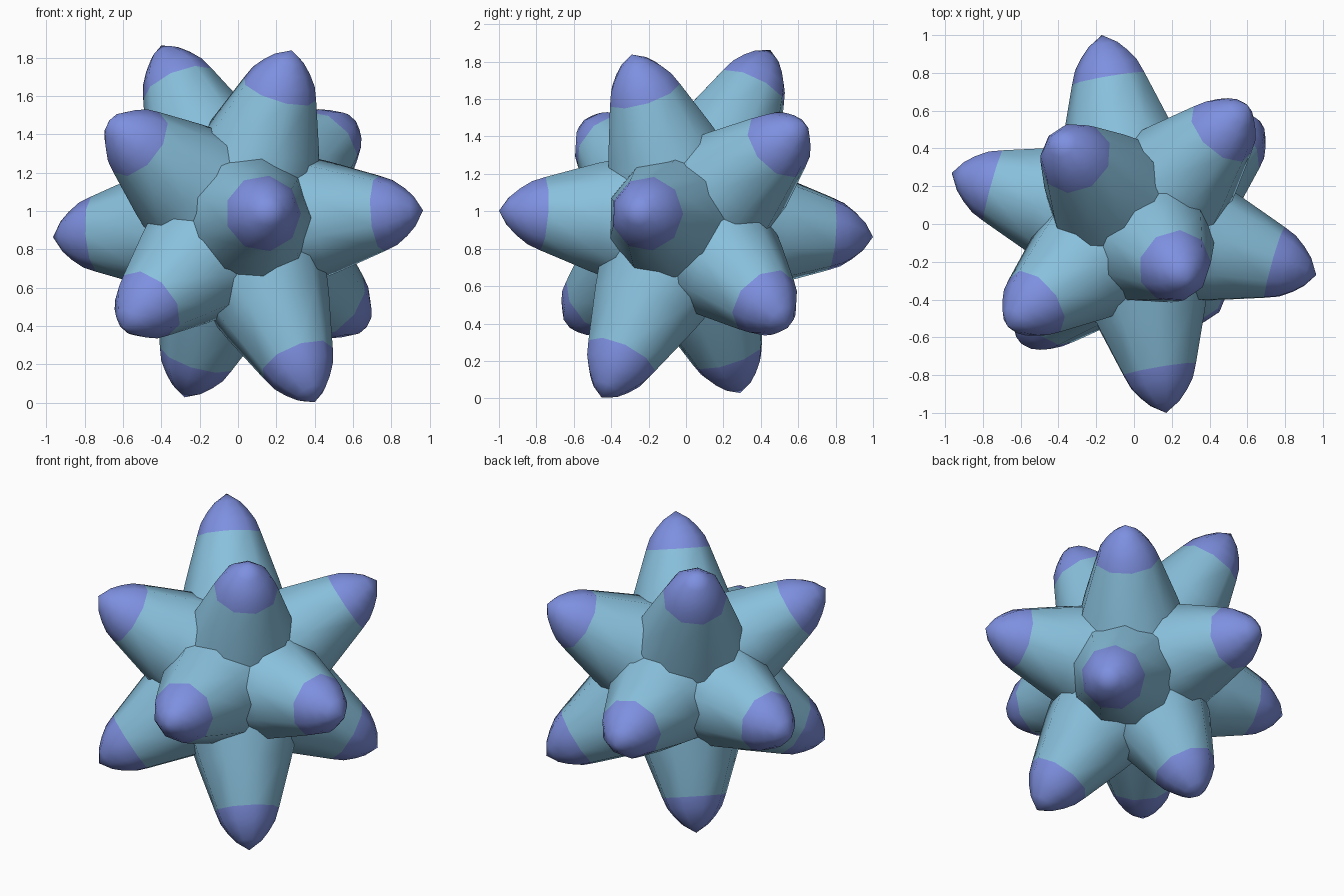
import bpy, bmesh, math
from mathutils import Vector

if "Cube" in bpy.data.objects:
    bpy.data.objects.remove(bpy.data.objects["Cube"])


def material(name, rgb):
    m = bpy.data.materials.new(name)
    m.diffuse_color = (*rgb, 1)
    m.use_nodes = True
    m.node_tree.nodes["Principled BSDF"].inputs["Base Color"].default_value = m.diffuse_color
    return m


body_blue = material("light_blue", (0.25, 0.53, 0.72))
tip_violet = material("violet_tip", (0.21, 0.28, 0.75))

CENTRE = Vector((0, 0, 0.933))
SIDES = 9
CAP_START = 0.77
# (fraction of spike length, radius): wide base to rounded tip
PROFILE = [(0.05, 0.43), (0.5, 0.295), (0.77, 0.2), (0.84, 0.172),
           (0.90, 0.128), (0.95, 0.08)]

# Tips of six spikes; each has an opposite twin
TIPS = [(-0.40, 0.45, 0.93), (0.28, -0.29, 0.905), (-0.67, -0.54, 0.54),
        (0.60, 0.63, 0.54), (0.965, -0.27, 0.07), (0.17, -1.0, 0.07)]


def spike(name, tip):
    axis = Vector(tip)
    length = axis.length
    rot = axis.to_track_quat('Z', 'Y')
    bm = bmesh.new()
    rings = []
    for t, r in PROFILE:
        ring = []
        for i in range(SIDES):
            a = 2 * math.pi * i / SIDES
            p = Vector((r * math.cos(a), r * math.sin(a), t * length))
            ring.append(bm.verts.new(rot @ p))
        rings.append(ring)
    apex = bm.verts.new(axis)
    for k in range(len(rings) - 1):
        for i in range(SIDES):
            j = (i + 1) % SIDES
            f = bm.faces.new((rings[k][i], rings[k][j],
                              rings[k + 1][j], rings[k + 1][i]))
            f.material_index = int(PROFILE[k][0] >= CAP_START)
    for i in range(SIDES):
        f = bm.faces.new((rings[-1][i], rings[-1][(i + 1) % SIDES], apex))
        f.material_index = 1
    bm.faces.new(rings[0][::-1])
    for f in bm.faces:
        f.smooth = len(f.verts) <= 4
    mesh = bpy.data.meshes.new(name)
    bm.to_mesh(mesh)
    bm.free()
    mesh.materials.append(body_blue)
    mesh.materials.append(tip_violet)
    ob = bpy.data.objects.new(name, mesh)
    ob.location = CENTRE
    bpy.context.collection.objects.link(ob)


# Twelve spikes in opposite pairs
for n, tip in enumerate(TIPS):
    spike(f"spike_{n + 1}", tip)
    spike(f"opposite_spike_{n + 1}", tuple(-c for c in tip))
